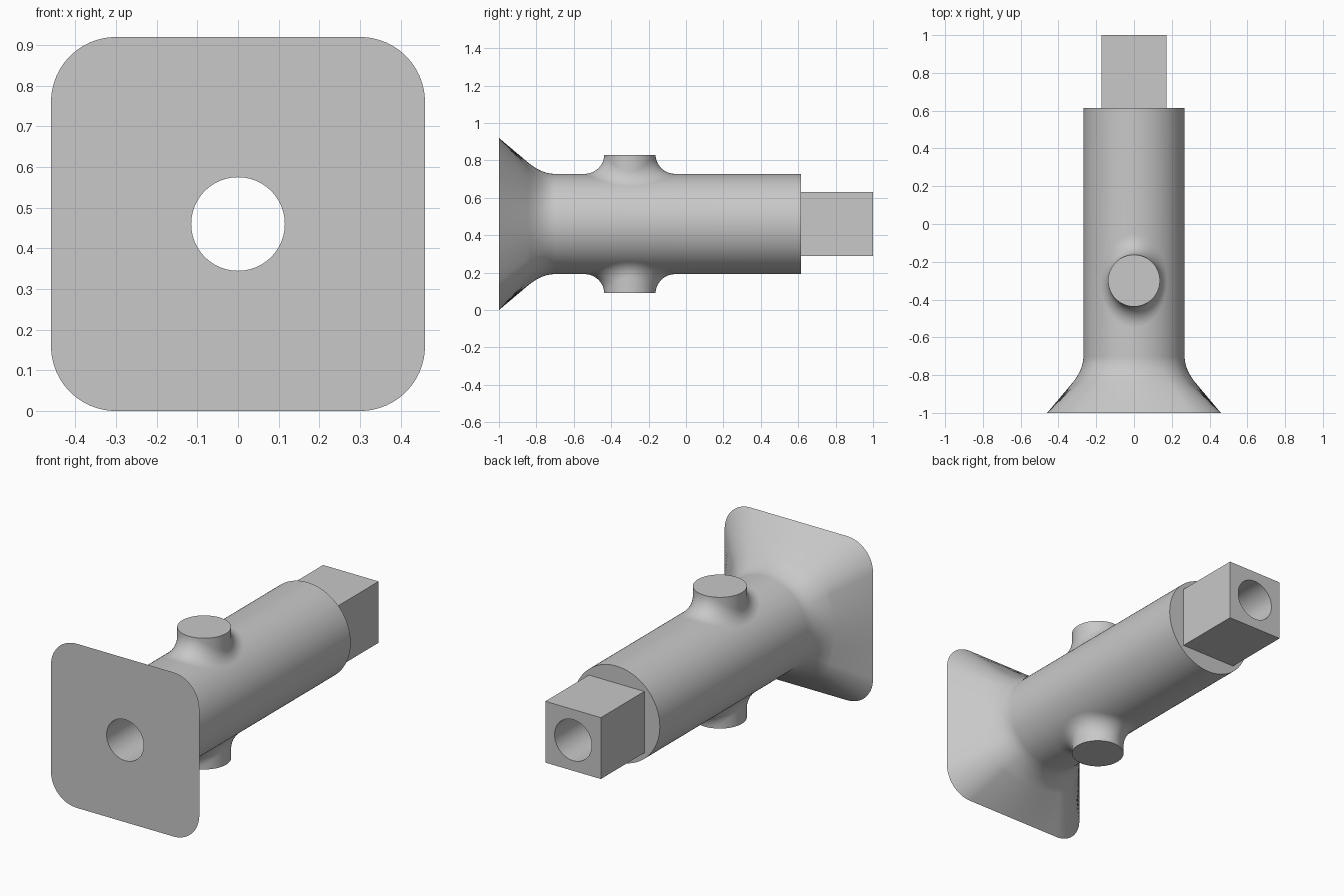
import bpy, bmesh
from math import sin, cos, pi, sqrt
from mathutils import Vector

cube = bpy.data.objects.get("Cube")
if cube:
    bpy.data.objects.remove(cube, do_unlink=True)

N = 192           # points around each ring
AXIS = 0.46       # height of the long axis
BODY = 0.268      # barrel radius
ANGLES = [2 * pi * i / N for i in range(N)]

grey = bpy.data.materials.new("plain grey")
grey.use_nodes = True
grey.diffuse_color = (0.58, 0.58, 0.58, 1)
grey.node_tree.nodes["Principled BSDF"].inputs["Base Color"].default_value = grey.diffuse_color


def rounded_square(half, corner):
    """Radius of a rounded square at each ring angle."""
    radii, k = [], half - corner
    for a in ANGLES:
        c, s = abs(cos(a)), abs(sin(a))
        big, small = max(c, s), min(c, s)
        if half * small / big <= k + 1e-6:
            radii.append(half / big)
        else:
            radii.append(k * (c + s) + sqrt(max(0, corner ** 2 - (k * (c - s)) ** 2)))
    return radii


def circle(r):
    return [r] * N


def mix(a, b, t):
    return [p + (q - p) * t for p, q in zip(a, b)]


def loft(name, rings, closed=False, cap=False):
    """Skin a list of point rings into one smooth-shaded object."""
    bm = bmesh.new()
    loops = [[bm.verts.new(p) for p in ring] for ring in rings]
    pairs = list(zip(loops, loops[1:]))
    if closed:
        pairs.append((loops[-1], loops[0]))
    for lo, hi in pairs:
        for i in range(N):
            j = (i + 1) % N
            bm.faces.new((lo[i], lo[j], hi[j], hi[i]))
    if cap:
        bm.faces.new(loops[0])
    bmesh.ops.recalc_face_normals(bm, faces=bm.faces)
    mesh = bpy.data.meshes.new(name)
    bm.to_mesh(mesh)
    bm.free()
    mesh.materials.append(grey)
    ob = bpy.data.objects.new(name, mesh)
    bpy.context.collection.objects.link(ob)
    bpy.ops.object.select_all(action='DESELECT')
    ob.select_set(True)
    bpy.context.view_layer.objects.active = ob
    bpy.ops.object.shade_smooth_by_angle(angle=pi / 6)
    return ob


# Hollow shaft: flared flange, barrel, square end and through bore
plate, barrel = rounded_square(0.46, 0.16), circle(BODY)
square, bore = rounded_square(0.172, 0), circle(0.115)
Y_FRONT, Y_KNEE, Y_BLEND, Y_BARREL = -1, -0.772, -0.845, -0.7
start = mix(plate, barrel, (Y_BLEND - Y_FRONT) / (Y_KNEE - Y_FRONT))
sections = [(Y_FRONT, bore), (Y_FRONT, plate)]
for i in range(13):               # blend the flare into the barrel
    t = i / 12
    y = (1 - t) ** 2 * Y_BLEND + 2 * t * (1 - t) * Y_KNEE + t * t * Y_BARREL
    sections.append((y, mix(start, barrel, 1 - (1 - t) ** 2)))
sections += [(0.615, barrel), (0.615, square), (1, square), (1, bore)]
loft("flanged_shaft",
     [[(r * cos(a), y, AXIS + r * sin(a)) for a, r in zip(ANGLES, radii)]
      for y, radii in sections], closed=True)

# Upper and lower bosses, each with a rolling-ball fillet onto the barrel
BOSS, FILLET, TOP, BOSS_Y = 0.137, 0.105, 0.368, -0.3


def boss(name, side):
    steps = 12
    rings = [[] for _ in range(steps + 2)]
    for a in ANGLES:
        d = BOSS + FILLET
        x, y = d * cos(a), d * sin(a)
        ball = Vector((x, y, sqrt((BODY + FILLET) ** 2 - x * x)))
        to_boss = Vector((-cos(a), -sin(a), 0))
        to_barrel = Vector((-ball.x, 0, -ball.z)).normalized()
        points = [Vector((BOSS * cos(a), BOSS * sin(a), TOP))]
        for i in range(steps + 1):
            p = ball + FILLET * to_boss.slerp(to_barrel, i / steps)
            p.z = min(p.z, TOP - 0.001 - 0.0001 * i)
            points.append(p)
        for ring, p in zip(rings, points):
            ring.append((p.x, p.y + BOSS_Y, AXIS + side * p.z))
    ob = loft(name, rings, cap=True)
    # Make the open shell face outwards
    cap_face = max(ob.data.polygons, key=lambda f: f.area)
    if cap_face.normal.z * side < 0:
        ob.data.flip_normals()


boss("upper_boss", 1)
boss("lower_boss", -1)
